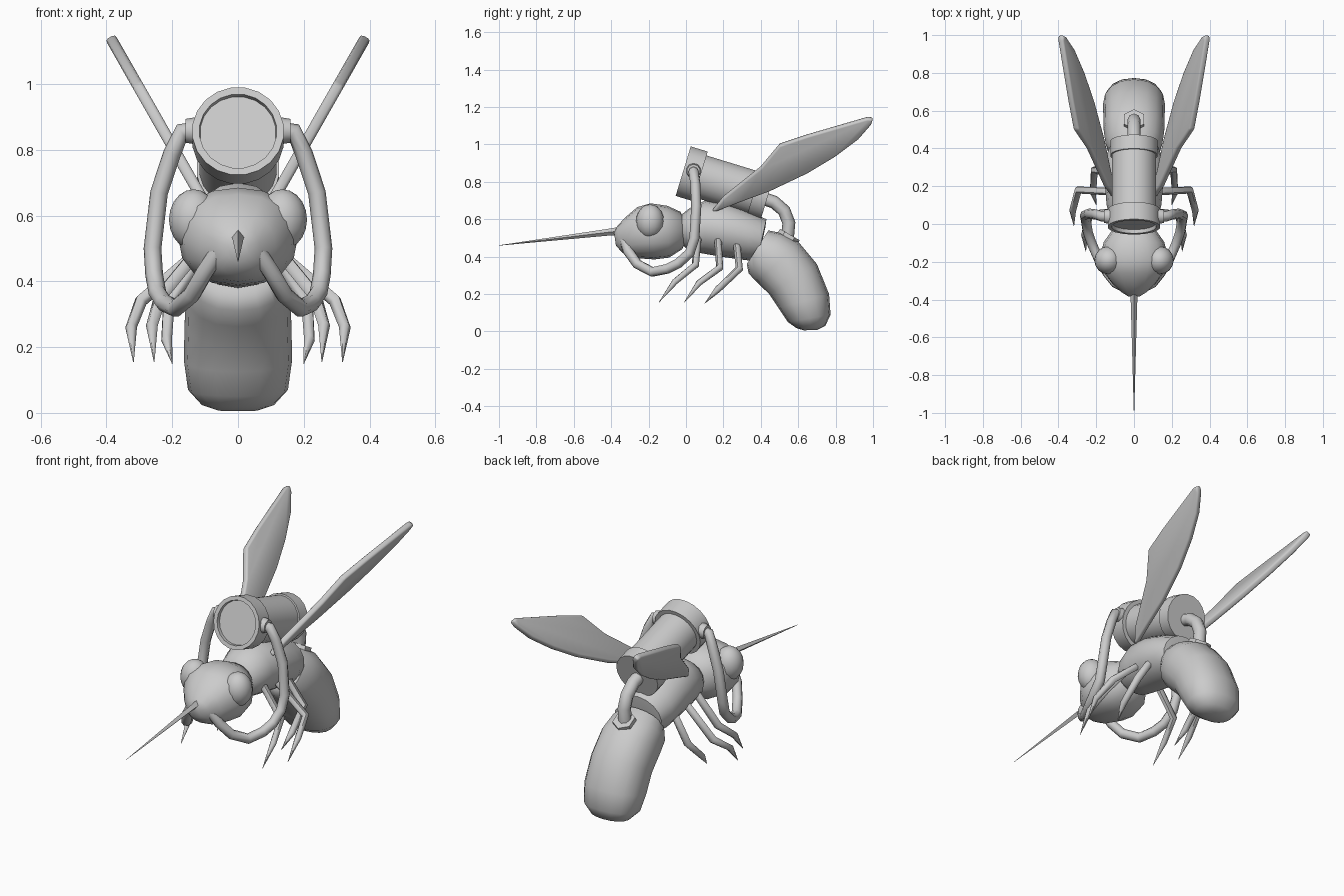
import bpy, bmesh
from math import sin, cos, pi, radians, copysign
from mathutils import Vector, Matrix

if "Cube" in bpy.data.objects:
    bpy.data.objects.remove(bpy.data.objects["Cube"])


def finish(obj, angle=40):
    bpy.ops.object.select_all(action='DESELECT')
    obj.select_set(True)
    bpy.context.view_layer.objects.active = obj
    bpy.ops.object.shade_smooth_by_angle(angle=radians(angle))
    return obj


def from_bmesh(name, bm, angle=40):
    bmesh.ops.recalc_face_normals(bm, faces=bm.faces)
    me = bpy.data.meshes.new(name)
    bm.to_mesh(me)
    bm.free()
    obj = bpy.data.objects.new(name, me)
    bpy.context.collection.objects.link(obj)
    return finish(obj, angle)


def skin(name, rings, angle=40):
    """Bridge closed rings of points and cap both ends."""
    bm = bmesh.new()
    vs = [[bm.verts.new(p) for p in r] for r in rings]
    n = len(vs[0])
    for a, b in zip(vs, vs[1:]):
        for i in range(n):
            bm.faces.new((a[i], a[(i + 1) % n], b[(i + 1) % n], b[i]))
    bm.faces.new(vs[0])
    bm.faces.new(vs[-1])
    return from_bmesh(name, bm, angle)


def body(name, sections, n=16, square=1.0):
    """Loft of ovals; each section: top y, z, bottom y, z, half width."""
    def p(v):
        return copysign(abs(v) ** square, v)
    rings = []
    for ty, tz, by, bz, rx in sections:
        top, bot = Vector((0, ty, tz)), Vector((0, by, bz))
        c, u = (top + bot) / 2, (top - bot) / 2
        rings.append([c + u * p(cos(2 * pi * i / n)) + Vector((rx * p(sin(2 * pi * i / n)), 0, 0))
                      for i in range(n)])
    return skin(name, rings, 60)


def lathe(name, profile, origin, axis, n):
    """Revolve (distance, radius) pairs about an axis."""
    m = Matrix.Translation(origin) @ Vector(axis).to_track_quat('Z', 'Y').to_matrix().to_4x4()
    return skin(name, [[m @ Vector((r * cos(2 * pi * (i + .5) / n), r * sin(2 * pi * (i + .5) / n), d))
                        for i in range(n)] for d, r in profile])


def tube(name, pts, radii, side=1, res=2):
    cu = bpy.data.curves.new(name, 'CURVE')
    cu.dimensions = '3D'
    cu.bevel_depth = 1
    cu.bevel_resolution = res
    cu.use_fill_caps = True
    sp = cu.splines.new('POLY')
    sp.points.add(len(pts) - 1)
    for i, (x, y, z) in enumerate(pts):
        sp.points[i].co = (x * side, y, z, 1)
        sp.points[i].radius = radii[i] if isinstance(radii, list) else radii
    obj = bpy.data.objects.new(name, cu)
    bpy.context.collection.objects.link(obj)
    bpy.ops.object.select_all(action='DESELECT')
    obj.select_set(True)
    bpy.context.view_layer.objects.active = obj
    bpy.ops.object.convert(target='MESH')
    return finish(bpy.context.object, 60)


# Head, thorax and drooping abdomen
body("head", [(0, .58, 0, .48, .06), (-.03, .64, -.02, .44, .11), (-.10, .672, -.09, .395, .16),
              (-.19, .685, -.17, .385, .182), (-.26, .665, -.24, .39, .165), (-.33, .605, -.30, .40, .115),
              (-.37, .56, -.34, .42, .07), (-.385, .53, -.375, .46, .035)], square=.88)
body("thorax", [(-.03, .62, -.03, .47, .09), (.02, .66, .02, .43, .125), (.10, .70, .10, .415, .145),
                (.22, .685, .22, .395, .155), (.34, .64, .33, .38, .155), (.43, .60, .38, .38, .13),
                (.425, .56, .395, .42, .09)])
body("abdomen", [(.42, .50, .36, .40, .07), (.44, .54, .325, .36, .125), (.515, .525, .335, .31, .15),
                 (.60, .48, .38, .262, .16), (.70, .36, .445, .20, .162), (.765, .20, .495, .125, .165),
                 (.773, .09, .545, .05, .152), (.745, .03, .59, .018, .11), (.70, .008, .63, .006, .06)],
     square=.9)

# Needle beak with four sides
skin("beak", [[Vector((0, y, z + h)), Vector((w, y, z)), Vector((0, y, z - h)), Vector((-w, y, z))]
              for y, z, w, h in [(-.34, .538, .02, .024), (-.42, .53, .017, .018), (-1, .46, .001, .001)]], 20)

# Canister on the back, with recessed front and two rims
axis = Vector((0, .956, -.292))
front = Vector((0, -.015, .857))
lathe("canister", [(.02, .116), (0, .118), (0, .14), (.095, .14), (.095, .118), (.395, .118),
                   (.395, .127), (.472, .127)], front, axis, 20)

# Rear feed pipe and its collar on the abdomen
tube("rear_pipe", [(0, .40, .715), (0, .47, .692), (0, .525, .645), (0, .55, .58), (0, .54, .48)], .035)
lathe("rear_collar", [(0, .065), (.05, .06)], (0, .53, .475), (0, .5, .86), 6)

# Wing outline in the side view; the blade leans outward with height
wing = [(.14, .645), (.20, .72), (.40, .88), (.50, 1.0), (.65, 1.05), (.97, 1.143), (1.0, 1.14),
        (.99, 1.11), (.92, 1.03), (.80, .94), (.65, .85), (.45, .755), (.30, .70), (.17, .65)]
legs = {
    "front_leg": [(.10, .065, .52), (.235, .05, .355), (.262, -.06, .265), (.255, -.145, .155)],
    "middle_leg": [(.11, .17, .50), (.295, .18, .34), (.325, .07, .26), (.318, -.01, .155)],
    "rear_leg": [(.11, .27, .48), (.21, .285, .335), (.217, .17, .225), (.2, .10, .15)],
}
hose = [(.12, .04, .86), (.17, .04, .855), (.20, .05, .79), (.24, .055, .67), (.26, .045, .50),
        (.255, .02, .42), (.245, -.04, .365), (.225, -.10, .335), (.19, -.18, .318),
        (.14, -.26, .36), (.10, -.31, .43), (.06, -.33, .49)]

for side, label in ((-1, "left"), (1, "right")):
    # Eye
    bm = bmesh.new()
    bmesh.ops.create_uvsphere(bm, u_segments=16, v_segments=10, radius=1,
                              matrix=Matrix.Translation((side * .135, -.192, .588))
                              @ Matrix.Diagonal((.075, .075, .092, 1)))
    from_bmesh(label + "_eye", bm, 60)

    # Hose from canister to mouth, with fitting
    tube(label + "_hose", hose, .027, side)
    lathe(label + "_hose_fitting", [(0, .042), (.035, .036)], (side * .125, .04, .858), (side, 0, 0), 10)

    # Legs
    for name, pts in legs.items():
        tube(label + "_" + name, pts, [.02, .021, .018, .001], side, res=1)

    # Wing blade
    bm = bmesh.new()
    bm.faces.new([bm.verts.new((side * (.125 + .57 * (z - .68)), y, z)) for y, z in wing])
    obj = from_bmesh(label + "_wing", bm)
    mod = obj.modifiers.new("thickness", 'SOLIDIFY')
    mod.thickness, mod.offset = .034, 0
    mod = obj.modifiers.new("rounded_edge", 'BEVEL')
    mod.width, mod.segments = .01, 2
